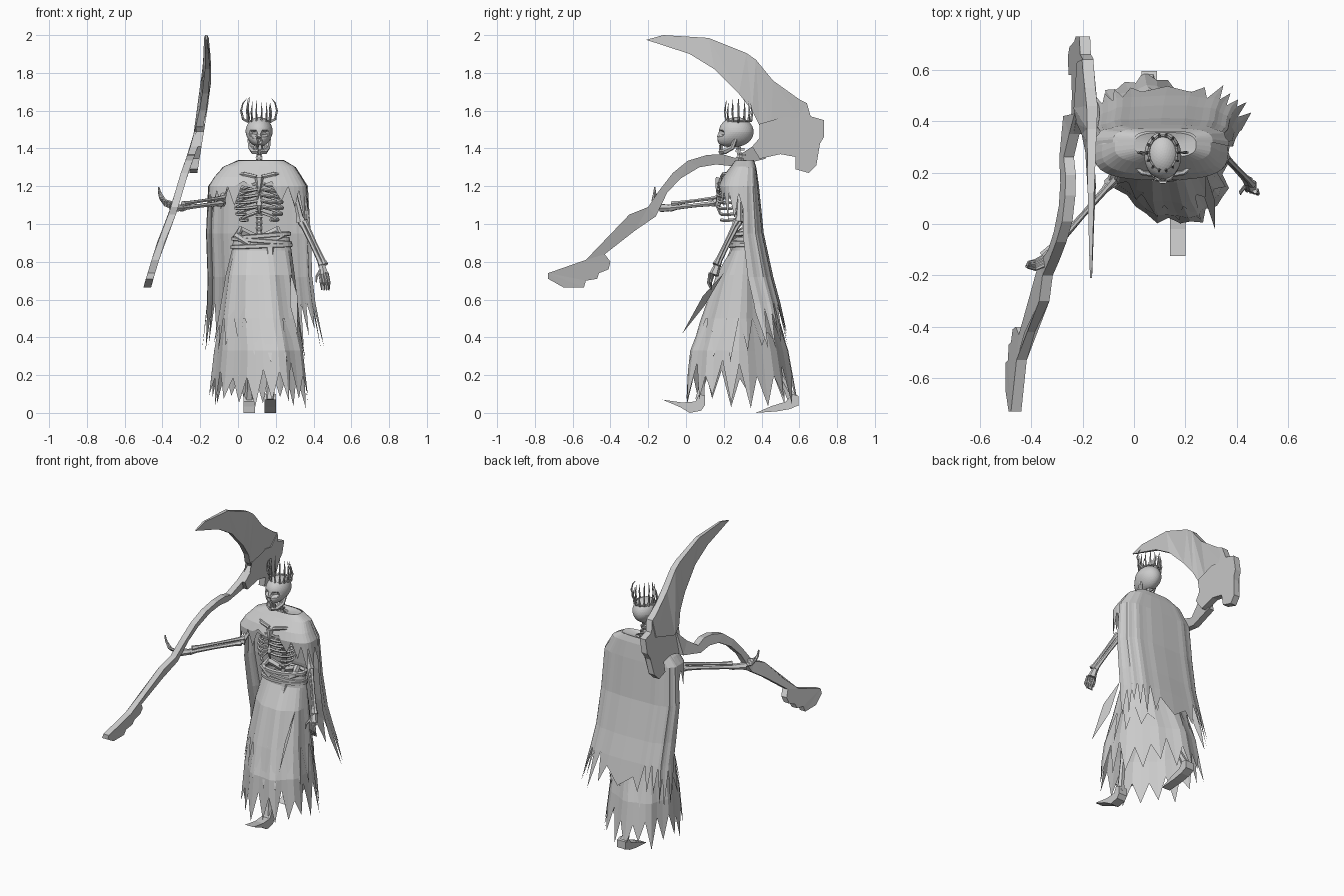
import bpy, bmesh, math, random
from mathutils import Vector

random.seed(4)
if "Cube" in bpy.data.objects:
    bpy.data.objects.remove(bpy.data.objects["Cube"])

grey = bpy.data.materials.new("plain grey")
grey.use_nodes = True
grey.diffuse_color = (0.6, 0.6, 0.6, 1)
grey.node_tree.nodes["Principled BSDF"].inputs["Base Color"].default_value = (0.6, 0.6, 0.6, 1)


def finish(name, bm, normals=True):
    if normals:
        bmesh.ops.recalc_face_normals(bm, faces=bm.faces)
    mesh = bpy.data.meshes.new(name)
    bm.to_mesh(mesh)
    bm.free()
    mesh.materials.append(grey)
    obj = bpy.data.objects.new(name, mesh)
    bpy.context.collection.objects.link(obj)
    return obj


def add_tube(bm, points, radii, sides=6):
    """Sweep a polygon along points, one radius per point."""
    pts = [Vector(p) for p in points]
    if not isinstance(radii, (list, tuple)):
        radii = [radii] * len(pts)
    rings = []
    for i, p in enumerate(pts):
        d = pts[min(i + 1, len(pts) - 1)] - pts[max(i - 1, 0)]
        q = d.to_track_quat('Z', 'Y')
        rings.append([bm.verts.new(p + q @ Vector((math.cos(k * math.tau / sides), math.sin(k * math.tau / sides), 0)) * radii[i])
                      for k in range(sides)])
    for a, b in zip(rings, rings[1:]):
        for k in range(sides):
            m = (k + 1) % sides
            bm.faces.new((a[k], a[m], b[m], b[k]))
    bm.faces.new(rings[0][::-1])
    bm.faces.new(rings[-1])


def tubes(name, paths, sides=6):
    bm = bmesh.new()
    for points, radii in paths:
        add_tube(bm, points, radii, sides)
    return finish(name, bm)


def bone(a, b, r):
    """Straight bone path with knobbly ends."""
    a, b = Vector(a), Vector(b)
    return [a, a.lerp(b, .12), a.lerp(b, .5), a.lerp(b, .88), b], [r * 1.5, r, r * .8, r, r * 1.5]


def slab(name, outline, half, centre):
    """Flat outline in (y, z) thickened along x; half and centre are functions of y, z."""
    bm = bmesh.new()
    f = bm.faces.new([bm.verts.new((0, y, z)) for y, z in outline])
    tris = bmesh.ops.triangulate(bm, faces=[f])["faces"]
    ext = bmesh.ops.extrude_face_region(bm, geom=tris, use_keep_orig=True)["geom"]
    moved = {v for v in ext if isinstance(v, bmesh.types.BMVert)}
    for v in bm.verts:
        v.co.x = centre(v.co.y, v.co.z) + half(v.co.y, v.co.z) * (1 if v in moved else -1)
    return finish(name, bm)


def sheet(name, rows, start, end, n, hem, power=1.0, pleat=0.0, shear=0.0):
    """Cloth lofted through (z, cx, cy, rx, ry) rows with a torn bottom hem."""
    bm = bmesh.new()
    closed = end - start >= 360
    grid = []
    for j in range(n if closed else n + 1):
        a = math.radians(start + (end - start) * j / n)
        c, s = math.cos(a), math.sin(a)
        wob = 1 + pleat * (1 if j % 4 < 2 else -1)
        col = []
        for i, (z, cx, cy, rx, ry) in enumerate(rows):
            k = wob if i > 1 else 1
            dx = math.copysign(abs(c) ** power, c) * rx * k
            dy = math.copysign(abs(s) ** power, s) * ry * k
            col.append(Vector((cx + dx - shear * dy * min(i, 4) / 5, cy + dy, z)))
        col[-1] = col[-2].lerp(col[-1], hem(a, j % 2 == 1))
        grid.append([bm.verts.new(p) for p in col])
    for j in range(n):
        p, q = grid[j], grid[(j + 1) % len(grid)]
        for i in range(len(rows) - 1):
            bm.faces.new((p[i + 1], q[i + 1], q[i], p[i]))
    return finish(name, bm, False)


def box(bm, centre, size):
    for v in bmesh.ops.create_cube(bm, size=1)["verts"]:
        v.co = Vector(centre) + Vector(v.co[i] * size[i] for i in range(3))


CX = .112

# Skull: a sphere shaped by rule into cranium, muzzle and sockets
bm = bmesh.new()
bmesh.ops.create_icosphere(bm, subdivisions=4, radius=1)
for v in bm.verts:
    x, y, z = v.co
    low, front = max(0, -z), max(0, -y)
    p = Vector((CX + x * .072 * (1 - .25 * low * (1 + y) / 2), .266 + y * .092, 1.488 + z * .078))
    p.y -= .05 * low * front
    p.z -= .02 * low * front
    for side in (-1, 1):
        d = math.hypot((p.x - CX - side * .029) / .02, (p.z - 1.478) / .015)
        if y < -.2 and d < 1:
            p.y += .028 * (1 - d * d) ** .5
    if y < 0 and math.hypot((p.x - CX) / .01, (p.z - 1.443) / .013) < 1:
        p.y += .016
    v.co = p
finish("skull", bm)

# Jaw and teeth
tubes("jaw", [([(CX + s * .052, .262, 1.45), (CX + s * .045, .245, 1.405), (CX + s * .03, .205, 1.385), (CX, .186, 1.383)],
               [.011, .014, .016, .017]) for s in (-1, 1)])
bm = bmesh.new()
for i in range(-3, 4):
    box(bm, (CX + i * .009, .18 + abs(i) * .004, 1.405), (.007, .01, .026))
finish("teeth", bm)

# Crown band, spikes and two side horns
ring = [(CX + .056 * math.cos(i * math.tau / 16), .278 + .066 * math.sin(i * math.tau / 16), 1.545) for i in range(17)]
tubes("crown_band", [(ring, .005)])
spikes = []
for i in range(14):
    a = i * math.tau / 14
    c, s = math.cos(a), math.sin(a)
    h = random.uniform(.09, .135)
    spikes.append(([(CX + r * c, .278 + r * 1.15 * s, 1.54 + t * h) for r, t in ((.058, 0), (.065, .5), (.058, 1))],
                   [.007, .005, .001]))
for s in (-1, 1):
    spikes.append(([(CX + s * x, .278, z) for x, z in ((.055, 1.54), (.085, 1.555), (.095, 1.6), (.085, 1.64), (.065, 1.665))],
                   [.007, .007, .006, .004, .001]))
tubes("crown_spikes", spikes, 5)

# Spine, from pelvis to neck
bm = bmesh.new()
for i in range(17):
    z = .9 + i * .031
    y = .325 - .05 * max(0, (z - 1.2) / .2)
    add_tube(bm, [(CX, y, z - .012), (CX, y, z), (CX, y, z + .014)], [.019, .013, .019])
    box(bm, (CX, y + .02, z), (.009, .03, .012))
finish("spine", bm)

# Ribs, breastbone and collar bones
ribs = []
for i in range(7):
    z = 1.25 - i * .031
    w = (.07, .095, .115, .123, .125, .12, .1)[i]
    reach = 1 if i < 5 else .8
    for s in (-1, 1):
        path = [(CX + s * w * math.sin(t * math.pi), .25 + .08 * math.cos(t * math.pi), z - .045 * math.sin(t * math.pi * .75))
                for t in [k * reach / 9 for k in range(10)]]
        ribs.append((path, .0085))
tubes("ribs", ribs, 5)
tubes("breastbone", [([(CX, .178, 1.245), (CX, .168, 1.2), (CX, .168, 1.1), (CX, .18, 1.05)], [.024, .014, .015, .004])])
tubes("collar_bones", [([(CX + s * .015, .19, 1.25), (CX + s * .08, .2, 1.265), (CX + s * .16, .27, 1.26)], .011) for s in (-1, 1)])
tubes("pelvis", [([(CX + s * .02, .33, .93), (CX + s * .1, .31, .965), (CX + s * .12, .27, .94), (CX + s * .05, .25, .89)],
                  [.02, .025, .02, .015]) for s in (-1, 1)])

# Right arm reaches forward to grip the shaft
elbow, wrist = (-.09, .16, 1.11), (-.3, -.08, 1.085)
tubes("right_arm", [bone((-.05, .28, 1.24), elbow, .019), bone(elbow, wrist, .014),
                    bone((-.075, .175, 1.14), (-.29, -.07, 1.108), .011)])
tubes("right_hand", [([wrist, (-.35, -.13, 1.085)], [.018, .024])] +
      [([(-.34, -.12 - k * .012, 1.085 + k * .008), (-.385, -.145 - k * .01, 1.1 + k * .008),
         (-.41, -.15 - k * .006, 1.135 + k * .008), (-.42, -.165, 1.165 + k * .01)], [.009, .008, .007, .004]) for k in range(4)])

# Left arm hangs at the side
elbow, wrist = (.335, .28, 1.01), (.445, .165, .78)
tubes("left_arm", [bone((.28, .29, 1.24), elbow, .019), bone(elbow, wrist, .014),
                   bone((.355, .265, 1.015), (.462, .155, .785), .011)])
tubes("left_hand", [([wrist, (.455, .148, .73)], [.018, .026])] +
      [([(.435 + k * .012, .145 - k * .006, .74), (.44 + k * .014, .13 - k * .004, .69), (.445 + k * .012, .135, .65)],
        [.009, .008, .004]) for k in range(4)] + [([(.44, .155, .76), (.415, .125, .72), (.415, .115, .69)], [.009, .007, .003])])

# Legs and feet in mid stride
tubes("legs", [bone((.17, .27, .9), (.17, .12, .5), .025), bone((.17, .12, .5), (.17, .075, .07), .02),
               bone((.06, .31, .9), (.06, .33, .5), .025), bone((.06, .33, .5), (.06, .56, .08), .02)])
slab("front_foot", [(-.125, .07), (-.02, .055), (.05, .06), (.07, .1), (.1, .09), (.1, .04), (.08, .012), (.02, 0), (-.03, .03)],
     lambda y, z: .03, lambda y, z: .17)
slab("rear_foot", [(.37, 0), (.45, .035), (.53, .06), (.56, .1), (.595, .09), (.595, .04), (.55, .02), (.48, .008)],
     lambda y, z: .03, lambda y, z: .06)

# Skirts: a long inner layer and a shorter torn outer layer
skirt = [(.93, .125, .31, .14, .063), (.86, .125, .31, .15, .066), (.73, .118, .3, .17, .13), (.5, .112, .285, .2, .195),
         (.33, .112, .28, .225, .255), (.02, .112, .29, .258, .3)]
sheet("inner_skirt", skirt, 0, 360, 36, lambda a, tip: random.uniform(.75, 1) if tip else random.uniform(.15, .5),
      pleat=.025, shear=.3)
outer = [(z, cx, cy, rx + .008, ry + .008) for z, cx, cy, rx, ry in skirt[:4]] + [(.26, .112, .28, .245, .275)]
sheet("outer_skirt", outer, 0, 360, 36, lambda a, tip: random.uniform(.4, 1) if tip else random.uniform(-.3, .3),
      pleat=.025, shear=.3)

# Waist wraps
bands = []
for k, tilt in enumerate((.012, -.012, .006)):
    bands.append(([(.125 + (.145 + k * .004) * math.cos(t), .31 + (.068 + k * .002) * math.sin(t), .937 - k * .027 + tilt * math.cos(t))
                   for t in [i * math.tau / 24 for i in range(25)]], .014))
tubes("waist_wraps", bands, 5)

# Loose strand of cloth at the left hip
bm = bmesh.new()
bm.faces.new([bm.verts.new(p) for p in ((.28, .2, .74), (.275, .1, .57), (.315, -.02, .42), (.315, .09, .62))])
finish("hip_strand", bm)


# Shoulder mantle, short over the chest and longer at the sides
def mantle_hem(a, tip):
    side = abs(math.cos(a)) ** .8
    return random.uniform(0, .25) + .75 * side if tip else -.25 + .45 * side


sheet("mantle", [(1.325, CX, .3, .04, .025), (1.336, .122, .308, .12, .048), (1.305, .112, .302, .187, .065),
                 (1.25, .105, .283, .23, .09), (1.2, .105, .276, .26, .105), (1.0, .107, .29, .273, .105)],
      0, 360, 36, mantle_hem, .7)


# Long torn cape behind the back, open at the sides with trailing corners
def cape_hem(a, tip):
    if abs(math.cos(a)) > .9:
        return random.uniform(.9, 1.05) if tip else random.uniform(.1, .4)
    return random.uniform(.45, .9) if tip else random.uniform(-.1, .35)


sheet("cape", [(1.338, .122, .308, .122, .052), (1.3, .112, .302, .195, .07), (1.2, .105, .28, .262, .105),
               (.95, .107, .27, .275, .14), (.72, .115, .29, .275, .17), (.58, .122, .32, .285, .178), (.32, .135, .36, .325, .195)],
      3, 177, 26, cape_hem, .52, .012)

# Scythe: flat outlines curved sideways by height
lean = [(.67, -.48), (.9, -.41), (1.06, -.345), (1.28, -.28), (1.4, -.235), (1.57, -.19), (1.78, -.16), (2.0, -.168)]


def curve_x(y, z):
    for (z0, x0), (z1, x1) in zip(lean, lean[1:]):
        if z <= z1:
            return x0 + (x1 - x0) * max(0, z - z0) / (z1 - z0)
    return lean[-1][1]


slab("scythe_shaft", [(-.73, .74), (-.53, .81), (-.42, .91), (-.3, 1.05), (-.2, 1.09), (-.14, 1.18), (-.07, 1.27), (.01, 1.335),
                      (.11, 1.365), (.19, 1.37), (.26, 1.35), (.35, 1.41), (.43, 1.49), (.42, 1.345), (.26, 1.305), (.16, 1.315),
                      (.07, 1.3), (-.03, 1.24), (-.1, 1.165), (-.16, 1.04), (-.27, .965), (-.43, .84), (-.4, .8), (-.41, .76),
                      (-.46, .74), (-.47, .71), (-.53, .7), (-.54, .665), (-.65, .665), (-.73, .71)],
     lambda y, z: .02, curve_x)
slab("scythe_mount", [(.64, 1.64), (.66, 1.57), (.73, 1.55), (.73, 1.46), (.7, 1.41), (.69, 1.31), (.65, 1.27), (.58, 1.29),
                      (.58, 1.355), (.5, 1.37), (.39, 1.345), (.35, 1.41), (.42, 1.49), (.39, 1.53), (.5, 1.51), (.53, 1.57),
                      (.59, 1.56)], lambda y, z: .021, lambda y, z: -.235 + .16 * (z - 1.28))
slab("scythe_blade", [(-.21, 1.975), (-.12, 2.0), (.12, 1.985), (.32, 1.905), (.37, 1.87), (.46, 1.76), (.53, 1.7), (.6, 1.66),
                      (.64, 1.64), (.63, 1.53), (.45, 1.48), (.39, 1.52), (.35, 1.6), (.28, 1.69), (.15, 1.82), (.02, 1.9)],
     lambda y, z: .004 + .018 * max(0, min(1, (y + .21) / .7)), curve_x)
